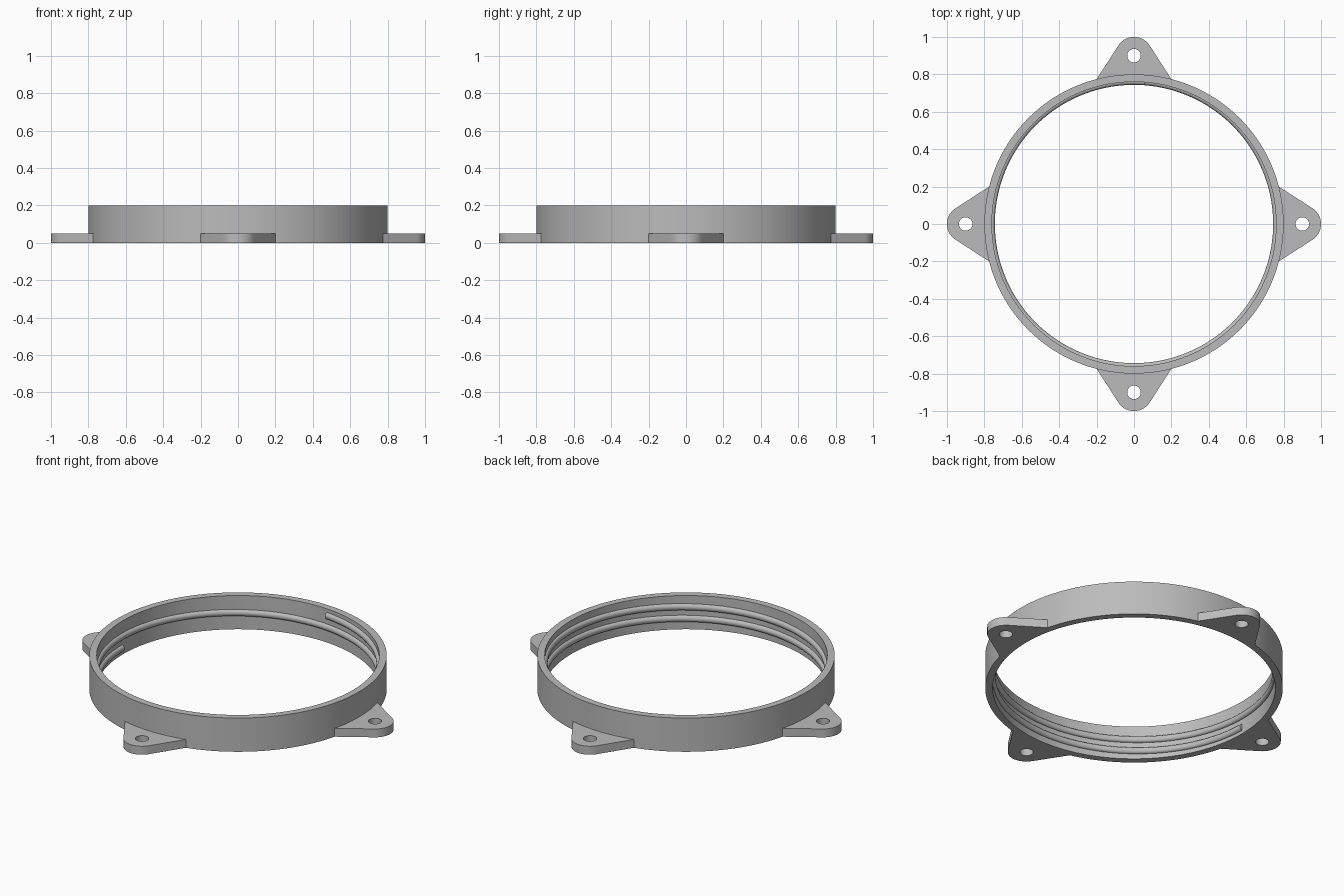
import bpy, bmesh
from math import sin, cos, pi, radians, atan2, acos, hypot

cube = bpy.data.objects.get("Cube")
if cube:
    bpy.data.objects.remove(cube)

GREY = (0.5, 0.5, 0.5, 1.0)
mat = bpy.data.materials.new("plain grey")
mat.use_nodes = True
mat.diffuse_color = GREY
mat.node_tree.nodes["Principled BSDF"].inputs["Base Color"].default_value = GREY

OUTER, INNER, HEIGHT = 0.8, 0.76, 0.2
LUG_R, TIP_R, HOLE_R, LUG_H = 0.9, 0.1, 0.036, 0.05


def finish(bm, name):
    bmesh.ops.recalc_face_normals(bm, faces=bm.faces)
    mesh = bpy.data.meshes.new(name)
    bm.to_mesh(mesh)
    bm.free()
    mesh.materials.append(mat)
    obj = bpy.data.objects.new(name, mesh)
    bpy.context.collection.objects.link(obj)
    bpy.ops.object.select_all(action='DESELECT')
    obj.select_set(True)
    bpy.context.view_layer.objects.active = obj
    bpy.ops.object.shade_smooth_by_angle(angle=radians(30))
    return obj


def sweep(bm, sections, closed):
    """Skin a row of equal closed cross-sections."""
    rows = [[bm.verts.new(p) for p in s] for s in sections]
    pairs = list(zip(rows, rows[1:]))
    if closed:
        pairs.append((rows[-1], rows[0]))
    for a, b in pairs:
        for i in range(len(a)):
            j = (i + 1) % len(a)
            bm.faces.new((a[i], a[j], b[j], b[i]))
    if not closed:
        bm.faces.new(rows[0])
        bm.faces.new(rows[-1])


def arc(cx, r, a0, a1, n):
    return [(cx + r * cos(a0 + (a1 - a0) * i / n), r * sin(a0 + (a1 - a0) * i / n))
            for i in range(n + 1)]


# Ring wall
bm = bmesh.new()
profile = [(INNER, 0), (OUTER, 0), (OUTER, HEIGHT), (INNER, HEIGHT)]
steps = 144
sweep(bm, [[(r * cos(2 * pi * i / steps), r * sin(2 * pi * i / steps), z)
            for r, z in profile] for i in range(steps)], True)
finish(bm, "ring_wall")

# Inner screw thread: rounded ridge rising anticlockwise
START, END, Z0, Z1 = radians(180), radians(806), 0.04, 0.16
DEPTH, HALF = 0.016, 0.019
ridge = [(INNER + 0.005, -HALF)]
ridge += [(INNER - DEPTH * sin(pi * k / 8), -HALF * cos(pi * k / 8)) for k in range(9)]
ridge += [(INNER + 0.005, HALF)]
bm = bmesh.new()
steps = 250
sections = []
for i in range(steps + 1):
    t = i / steps
    a = START + (END - START) * t
    z = Z0 + (Z1 - Z0) * t
    sections.append([(r * cos(a), r * sin(a), z + dz) for r, dz in ridge])
sweep(bm, sections, False)
finish(bm, "screw_thread")

# Mounting lugs: rounded triangles with a bolt hole
half = atan2(0.2, 0.775)
px, py = OUTER * cos(half) - LUG_R, OUTER * sin(half)
tangent = atan2(py, px) - acos(TIP_R / hypot(px, py))
outline = arc(LUG_R, TIP_R, -tangent, tangent, 16)
outline += [(OUTER * cos(half), OUTER * sin(half))]
outline += arc(0, OUTER - 0.015, half, -half, 12)
outline += [(OUTER * cos(half), -OUTER * sin(half))]
hole = arc(LUG_R, HOLE_R, 0, 2 * pi, 32)[:-1]

for k, name in enumerate(("left_lug", "back_lug", "right_lug", "front_lug")):
    bm = bmesh.new()
    edges = []
    for loop in (outline, hole):
        vs = [bm.verts.new((x, y, 0)) for x, y in loop]
        edges += [bm.edges.new((vs[i - 1], vs[i])) for i in range(len(vs))]
    bmesh.ops.triangle_fill(bm, use_beauty=True, edges=edges)
    ext = bmesh.ops.extrude_face_region(bm, geom=bm.faces[:], use_keep_orig=True)
    top = [g for g in ext["geom"] if isinstance(g, bmesh.types.BMVert)]
    bmesh.ops.translate(bm, verts=top, vec=(0, 0, LUG_H))
    lug = finish(bm, name)
    lug.rotation_euler.z = k * pi / 2
